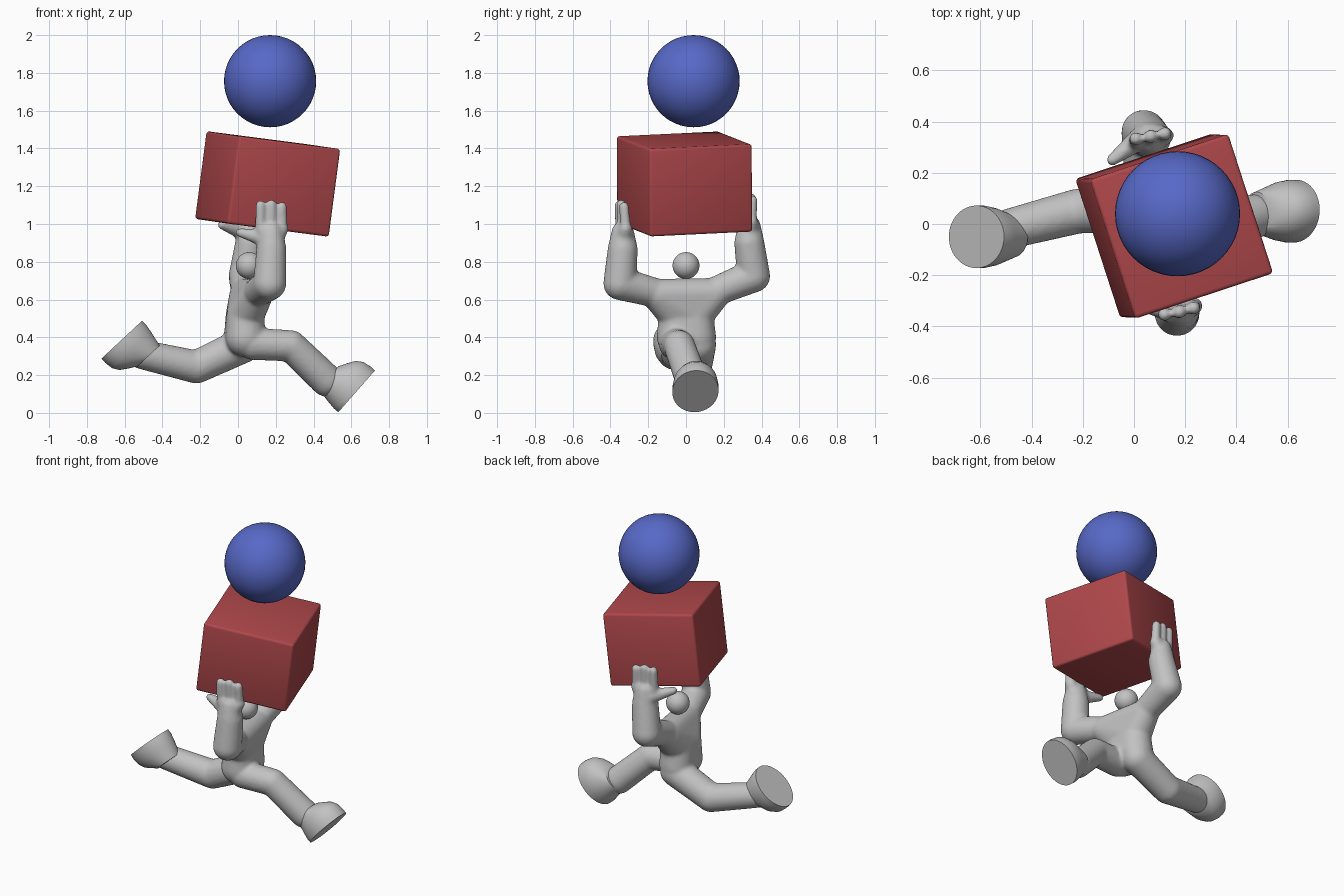
import bpy, bmesh, math
from mathutils import Vector, Matrix

if "Cube" in bpy.data.objects:
    bpy.data.objects.remove(bpy.data.objects["Cube"])


def material(name, color):
    m = bpy.data.materials.new(name)
    m.diffuse_color = (*color, 1)
    m.use_nodes = True
    m.node_tree.nodes["Principled BSDF"].inputs["Base Color"].default_value = m.diffuse_color
    return m


GREY = material("stone grey", (0.54, 0.54, 0.54))
RED = material("brick red", (0.43, 0.064, 0.07))
BLUE = material("ball blue", (0.095, 0.14, 0.57))


def ball_points(x, y, z, r, n=220):
    pts = []
    for i in range(n):
        h = 1 - 2 * (i + 0.5) / n
        a = i * 2.399963
        s = math.sqrt(1 - h * h)
        pts.append(Vector((x + r * s * math.cos(a), y + r * s * math.sin(a), z + r * h)))
    return pts


def add_hull(bm, pts):
    part = bmesh.new()
    verts = [part.verts.new(p) for p in pts]
    res = bmesh.ops.convex_hull(part, input=verts)
    inner = {g for k in ("geom_interior", "geom_unused") for g in res[k]
             if isinstance(g, bmesh.types.BMVert)}
    bmesh.ops.delete(part, geom=list(inner), context='VERTS')
    bmesh.ops.recalc_face_normals(part, faces=part.faces)
    tmp = bpy.data.meshes.new("tmp")
    part.to_mesh(tmp)
    part.free()
    bm.from_mesh(tmp)
    bpy.data.meshes.remove(tmp)


def finish(bm, name, mat, angle=None):
    me = bpy.data.meshes.new(name)
    bm.to_mesh(me)
    bm.free()
    me.materials.append(mat)
    ob = bpy.data.objects.new(name, me)
    bpy.context.collection.objects.link(ob)
    if angle:
        bpy.ops.object.select_all(action='DESELECT')
        ob.select_set(True)
        bpy.context.view_layer.objects.active = ob
        bpy.ops.object.shade_smooth_by_angle(angle=math.radians(angle))
    return ob


body = bmesh.new()


def blob(*balls):
    add_hull(body, [p for b in balls for p in ball_points(*b)])


def limb(*balls):
    for a, b in zip(balls, balls[1:]):
        blob(a, b)


# torso: pelvis, waist and chest
pelvis = [(0.03, 0.055, 0.40, 0.105), (0.04, -0.05, 0.40, 0.105)]
waist = [(0.035, 0.045, 0.52, 0.1), (0.04, -0.045, 0.52, 0.1)]
chest = [(0.04, 0.15, 0.63, 0.085), (0.10, -0.15, 0.625, 0.085)]
blob(*pelvis, *waist)
blob(*waist, *chest)

# legs: front one striding forward, rear one kicked back
limb((0.08, -0.06, 0.365, 0.085), (0.28, -0.035, 0.355, 0.083), (0.47, 0.03, 0.172, 0.087))
limb((0.03, 0.065, 0.36, 0.095), (-0.22, 0.05, 0.243, 0.088), (-0.51, -0.025, 0.31, 0.078))


# raised arms with hands: elbow, palm and finger positions per side
def arm(shoulder, elbow, palm, ys, thumb):
    ex, ey, ez = elbow
    px, py, pz = palm
    s = 1 if py > 0 else -1
    limb((*shoulder, 0.078), (ex, ey, ez, 0.088), (px, py, pz - 0.11, 0.08), (px, py, pz - 0.02, 0.06))
    blob((px, py, pz - 0.06, 0.06), (px - 0.05, ys[0], pz, 0.036), (px + 0.055, ys[2], pz, 0.036))
    for dx, y, top in zip((-0.058, 0, 0.056), ys, (0.125, 0.13, 0.118)):
        limb((px + dx, y, pz, 0.029), (px + dx, y + s * 0.008, pz + top, 0.026))
    limb((px - 0.04, py, pz - 0.05, 0.045), (*thumb, 0.024))


arm((0.10, -0.16, 0.635), (0.168, -0.35, 0.685), (0.177, -0.335, 0.975),
    (-0.345, -0.335, -0.32), (0.01, -0.31, 0.955))
arm((0.04, 0.16, 0.645), (0.038, 0.358, 0.725), (0.065, 0.335, 1.01),
    (0.325, 0.335, 0.345), (-0.085, 0.25, 0.995))

figure = finish(body, "figure_body", GREY)
rm = figure.modifiers.new("blend", 'REMESH')
rm.mode = 'VOXEL'
rm.voxel_size = 0.011
rm.use_smooth_shade = True
sm = figure.modifiers.new("soften", 'SMOOTH')
sm.factor = 0.5
sm.iterations = 6


# feet: flat oval soles rising to the ankle
def foot(name, centre, toe, normal):
    c, d, n = Vector(centre), Vector(toe).normalized(), Vector(normal).normalized()
    n = (n - d * n.dot(d)).normalized()
    w = n.cross(d)
    bm = bmesh.new()
    pts = []
    for depth, shift, a, b in ((0, 0, 0.147, 0.122), (0.03, 0, 0.148, 0.122),
                               (0.075, 0, 0.141, 0.115), (0.11, -0.005, 0.123, 0.10),
                               (0.135, -0.02, 0.10, 0.088), (0.16, -0.045, 0.08, 0.08)):
        for i in range(48):
            t = math.tau * i / 48
            pts.append(c - n * depth + d * (shift + a * math.cos(t)) + w * b * math.sin(t))
    add_hull(bm, pts)
    return finish(bm, name, GREY, 40)


foot("front_foot", (0.628, 0.05, 0.114), (0.66, 0.12, 0.75), (0.75, 0, -0.66))
foot("rear_foot", (-0.615, -0.05, 0.388), (-0.73, 0, -0.68), (-0.68, 0, 0.73))


# head and ball
def sphere(name, loc, r, mat):
    bm = bmesh.new()
    bmesh.ops.create_uvsphere(bm, u_segments=48, v_segments=24, radius=r,
                              matrix=Matrix.Translation(loc))
    return finish(bm, name, mat, 40)


sphere("head", (0.06, 0, 0.78), 0.071, GREY)
sphere("ball", (0.17, 0.04, 1.756), 0.244, BLUE)

# tilted crate held overhead
up = Vector((0.13, -0.005, 0.99)).normalized()
ax = Vector((0.94, 0.31, -0.12))
ax = (ax - up * ax.dot(up)).normalized()
ay = up.cross(ax)
bm = bmesh.new()
bmesh.ops.create_cube(bm, size=1, matrix=Matrix.Diagonal((0.572, 0.572, 0.468, 1)))
bmesh.ops.bevel(bm, geom=bm.edges[:], offset=0.015, segments=3, profile=0.5, affect='EDGES')
rot = Matrix((ax, ay, up)).transposed().to_4x4()
bm.transform(Matrix.Translation((0.157, -0.008, 1.212)) @ rot)
finish(bm, "crate", RED, 40)
